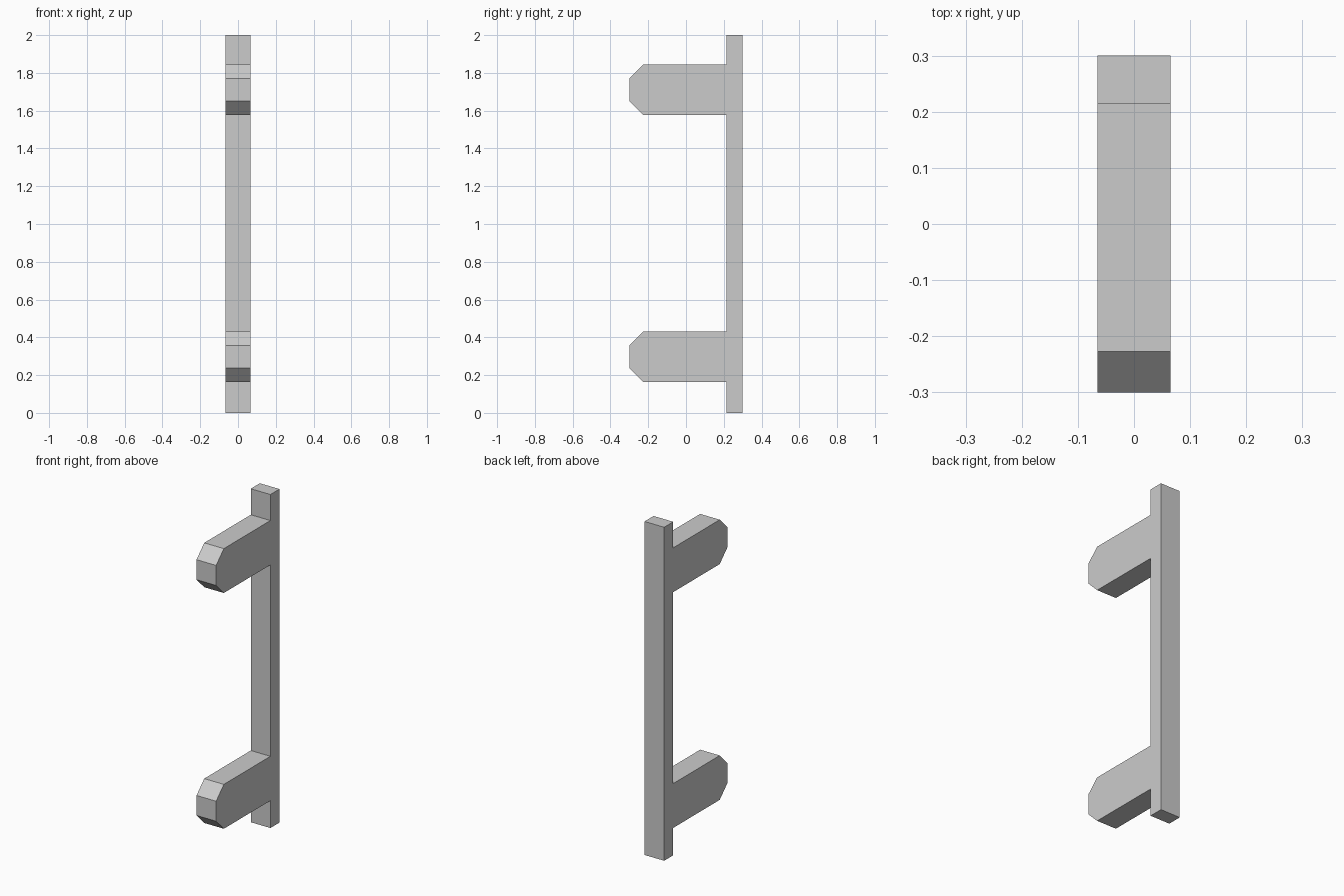
import bpy, bmesh

if "Cube" in bpy.data.objects:
    bpy.data.objects.remove(bpy.data.objects["Cube"])

HALF_W = 0.065            # half thickness in x
BACK, FACE = 0.30, 0.214  # rear and front faces of the upright
TIP, CHAMFER = -0.30, 0.073
ARM_H = 0.266
ARM_BOTTOMS = (0.164, 1.578)

# Side outline (y, z): upright with two chamfered arms
outline = [(BACK, 2.0), (BACK, 0.0), (FACE, 0.0)]
for z0 in ARM_BOTTOMS:
    z1 = z0 + ARM_H
    outline += [(FACE, z0), (TIP + CHAMFER, z0), (TIP, z0 + CHAMFER),
                (TIP, z1 - CHAMFER), (TIP + CHAMFER, z1), (FACE, z1)]
outline.append((FACE, 2.0))

# Extrude the outline across the width
bm = bmesh.new()
side = bm.faces.new([bm.verts.new((-HALF_W, y, z)) for y, z in outline])
ext = bmesh.ops.extrude_face_region(bm, geom=[side], use_keep_orig=True)
moved = [v for v in ext["geom"] if isinstance(v, bmesh.types.BMVert)]
bmesh.ops.translate(bm, verts=moved, vec=(2 * HALF_W, 0, 0))
bmesh.ops.recalc_face_normals(bm, faces=bm.faces)

mesh = bpy.data.meshes.new("bracket_with_arms")
bm.to_mesh(mesh)
bm.free()
bpy.context.collection.objects.link(bpy.data.objects.new("bracket_with_arms", mesh))
